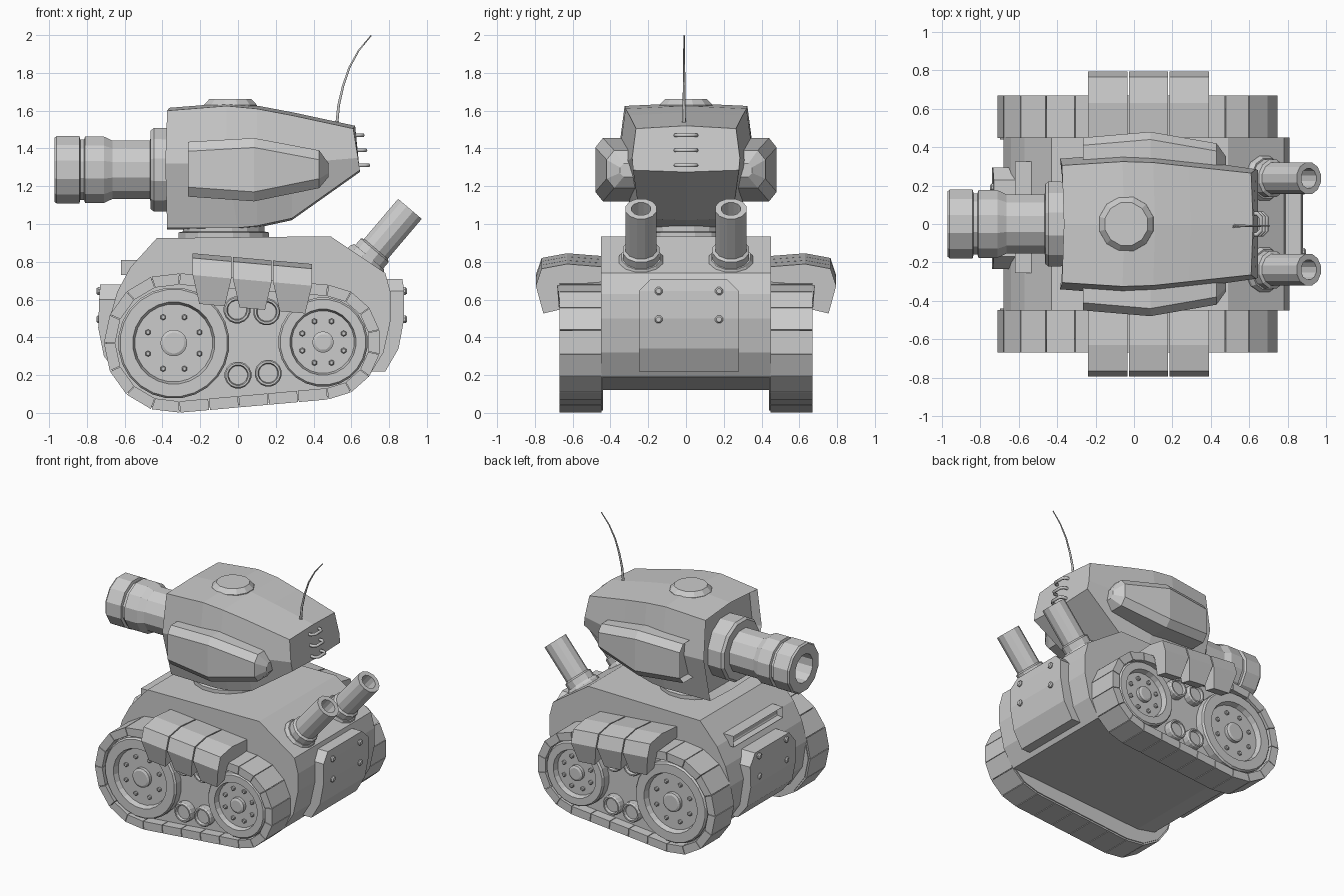
import bpy, bmesh
from math import sin, cos, pi, radians
from mathutils import Vector

if "Cube" in bpy.data.objects:
    bpy.data.objects.remove(bpy.data.objects["Cube"])


def finish(name, bm):
    bmesh.ops.recalc_face_normals(bm, faces=bm.faces)
    me = bpy.data.meshes.new(name)
    bm.to_mesh(me)
    bm.free()
    ob = bpy.data.objects.new(name, me)
    bpy.context.collection.objects.link(ob)
    return ob


def loft(name, rings, recess=None):
    """Skin closed rings of points; recess = (inset, depth) sinks the first cap."""
    bm = bmesh.new()
    vs = [[bm.verts.new(p) for p in r] for r in rings]
    n = len(rings[0])
    for a, b in zip(vs, vs[1:]):
        for i in range(n):
            bm.faces.new((a[i], a[(i + 1) % n], b[(i + 1) % n], b[i]))
    cap = bm.faces.new(vs[0])
    bm.faces.new(vs[-1])
    bmesh.ops.recalc_face_normals(bm, faces=bm.faces)
    if recess:
        bmesh.ops.inset_region(bm, faces=[cap], thickness=recess[0])
        bmesh.ops.translate(bm, verts=cap.verts, vec=cap.normal * -recess[1])
    return finish(name, bm)


def prism(name, pts, y0, y1):
    return loft(name, [[(x, y, z) for x, z in pts] for y in (y0, y1)])


def lathe(name, profile, origin, axis, sides):
    """Spin (radius, distance) pairs about an axis; end rings are capped."""
    q = Vector(axis).to_track_quat('Z', 'Y')
    rings = []
    for r, t in profile:
        rings.append([Vector(origin) + q @ Vector((r * cos(2 * pi * (i + .5) / sides),
                     r * sin(2 * pi * (i + .5) / sides), t)) for i in range(sides)])
    return loft(name, rings)


def wire(name, pts, radius, taper=1.0):
    cu = bpy.data.curves.new(name, 'CURVE')
    cu.dimensions = '3D'
    cu.bevel_depth = radius
    cu.bevel_resolution = 1
    cu.use_fill_caps = True
    sp = cu.splines.new('POLY')
    sp.points.add(len(pts) - 1)
    for i, p in enumerate(pts):
        sp.points[i].co = (*p, 1)
        sp.points[i].radius = 1 + (taper - 1) * i / (len(pts) - 1)
    ob = bpy.data.objects.new(name, cu)
    bpy.context.collection.objects.link(ob)


# Hull
prism("hull", [(-.43, .925), (.49, .935), (.78, .74), (.81, .63), (.81, .5), (.77, .32),
               (.69, .19), (-.4, .12), (-.55, .15), (-.65, .3), (-.68, .5), (-.64, .64),
               (-.57, .77)], -.45, .45)


# End armour plates with chamfered top corners
def plate(name, stations, yc):
    loft(name, [[(xi, yc - w, z), (xo, yc - w, z), (xo, yc + w, z), (xi, yc + w, z)]
                for xi, xo, z, w in stations])


plate("rear_plate", [(.74, .87, .71, .2), (.76, .88, .645, .265), (.76, .88, .5, .265),
                     (.72, .85, .34, .265), (.66, .78, .22, .265)], .015)
plate("front_plate", [(-.6, -.73, .68, .2), (-.6, -.735, .6, .265), (-.6, -.74, .45, .265),
                      (-.6, -.71, .3, .265), (-.5, -.63, .2, .265)], .03)
for x, d, yc in ((.875, 1, .015), (-.73, -1, .03)):
    for y in (-.16, .16):
        for z in (.645, .495):
            lathe("plate_bolt", [(.022, -.01), (.022, .012), (.014, .02)], (x, yc + y, z), (d, 0, 0), 8)

# Vision slot on the front slope
loft("vision_slot", [[(x, -.255, .73), (x, .325, .73), (x, .325, .81), (x, -.255, .81)]
                     for x in (-.62, -.5)], (.02, .04))


# Track outline: two wheel arcs joined by tangents
FRONT, REAR = (-.34, .37), (.45, .375)


def arc(c, r, a0, a1, n):
    return [(c[0] + r * cos(radians(a0 + (a1 - a0) * i / n)),
             c[1] + r * sin(radians(a0 + (a1 - a0) * i / n))) for i in range(n + 1)]


def outline(off):
    f = arc(FRONT, .37 - off, 85, 275, 8)
    r = arc(REAR, .305 - off, -85, 85, 7)
    mix = lambda a, b: [(a[0] + (b[0] - a[0]) * k / 5, a[1] + (b[1] - a[1]) * k / 5)
                        for k in range(1, 5)]
    return f + mix(f[-1], r[0]) + r + mix(r[-1], f[0])


def wheel(name, c, R, hub, s):
    o, ax = (c[0], 0, c[1]), (0, s, 0)
    lathe(name, [(R, .5), (R, .655), (R - .01, .668), (R * .74, .668), (R * .7, .63),
                 (hub, .63), (hub, .655), (hub - .015, .662)], o, ax, 24)
    for i in range(8):
        a = pi / 4 * (i + .5)
        p = (c[0] + R * .5 * cos(a), 0, c[1] + R * .5 * sin(a))
        lathe(name + "_bolt", [(.016, .62), (.016, .64), (.01, .645)], p, ax, 6)


FENDER = [(.44, .83, 0), (.63, .845, 0), (.765, .82, 0), (.795, .73, 0), (.755, .58, .035),
          (.67, .6, .035), (.68, .73, 0), (.44, .75, 0)]
POD = [(-.265, 1.145, 1.435, .45), (.085, 1.12, 1.455, .48), (.43, 1.19, 1.39, .42),
       (.48, 1.25, 1.32, .35)]
for s in (-1, 1):
    # Running gear
    prism("track_core", outline(.012), s * .44, s * .6)
    out, inn = outline(0), outline(.06)
    n = len(out)
    for i in range(n):
        quad = []
        for loop, i0, i1 in ((out, 0, 1), (inn, 1, 0)):
            a, b = Vector(loop[i]), Vector(loop[(i + 1) % n])
            ends = (a.lerp(b, .015), a.lerp(b, .985))
            quad += [ends[i0], ends[i1]]
        prism("track_pad", quad, s * .447, s * .67)
    wheel("front_wheel", FRONT, .295, .07, s)
    wheel("rear_wheel", REAR, .237, .056, s)
    for x, z in ((-.005, .545), (.152, .535), (0, .2), (.16, .21)):
        lathe("roller", [(.072, .55), (.072, .645), (.065, .655), (.055, .655), (.05, .635)],
              (x, 0, z), (0, s, 0), 16)
    # Three-piece mudguard
    for k in range(3):
        x0, x1 = -.24 + k * .213, -.24 + (k + 1) * .213 - .008
        loft("fender", [[(x, s * y, z - .09 * (x + .24)) for x, y, z in
                         ((xe + d * t, y, z) for y, z, t in FENDER)]
                        for xe, d in ((x0, 1), (x1, -1))])
    # Turret side armour with notched front end
    loft("turret_side_armour", [[(x, s * .27, lo), (x, s * (y - .04), lo), (x, s * y, lo + .05),
                                 (x, s * y, hi - .05 if hi - lo > .1 else hi - .015),
                                 (x, s * (y - .04), hi), (x, s * .27, hi)]
                                if hi - lo > .1 else
                                [(x, s * .27, lo), (x, s * (y - .02), lo), (x, s * y, lo + .02),
                                 (x, s * y, hi - .02), (x, s * (y - .02), hi), (x, s * .27, hi)]
                                for x, lo, hi, y in POD], (.025, .035))
    # Exhaust pipe
    lathe("exhaust", [(.12, -.03), (.12, .08), (.108, .1), (.1, .1), (.1, .145), (.085, .155),
                      (.085, .433), (.053, .433), (.053, .25)],
          (.63, s * .238, .75), (.647, 0, .762), 12)

# Turret neck, shell and hatch
lathe("turret_neck", [(.245, .91), (.245, .955), (.22, .96), (.22, 1.02)], (-.075, 0, 0), (0, 0, 1), 16)


def section(xt, xm, xb, zt, zm, zb, wt, wm, wb):
    return [(xt, -wt, zt), (xt + .01, 0, zt + .015), (xt, wt, zt), (xm, wm, zm),
            (xb, wb, zb), (xb, 0, zb - .01), (xb, -wb, zb), (xm, -wm, zm)]


loft("turret", [section(-.375, -.385, -.375, 1.6, 1.32, .98, .305, .34, .25),
                section(-.06, -.06, 0, 1.625, 1.32, .98, .325, .365, .26),
                section(.1, .1, .1, 1.61, 1.32, .99, .32, .36, .26),
                section(.285, .285, .285, 1.575, 1.32, 1.03, .3, .335, .245),
                section(.61, .635, .645, 1.505, 1.35, 1.285, .265, .285, .28)], (.035, .05))
lathe("hatch", [(.148, 1.58), (.145, 1.63), (.115, 1.662)], (-.04, 0, 0), (0, 0, 1), 12)

# Main gun with hollow muzzle
lathe("gun_barrel", [(.225, .3), (.23, .445), (.215, .462), (.16, .465), (.16, .665), (.182, .71),
                     (.182, .81), (.165, .815), (.165, .835), (.185, .84), (.185, .96),
                     (.175, .972), (.105, .972), (.105, .75)], (0, 0, 1.287), (-1, 0, 0), 12)

# Rear rungs and whip antenna
for x, z in ((.645, 1.31), (.63, 1.39), (.615, 1.47)):
    wire("rung", [(x - .03, -.055, z), (x + .025, -.055, z), (x + .045, -.035, z),
                  (x + .045, .035, z), (x + .025, .055, z), (x - .03, .055, z)], .011)
lathe("antenna_base", [(.014, 1.5), (.012, 1.545)], (.523, -.01, 0), (0, 0, 1), 8)
wire("antenna", [(.523, -.01, 1.53), (.533, -.01, 1.63), (.556, -.01, 1.73), (.59, -.01, 1.83),
                 (.64, -.01, 1.92), (.705, -.01, 1.998)], .009, .4)
